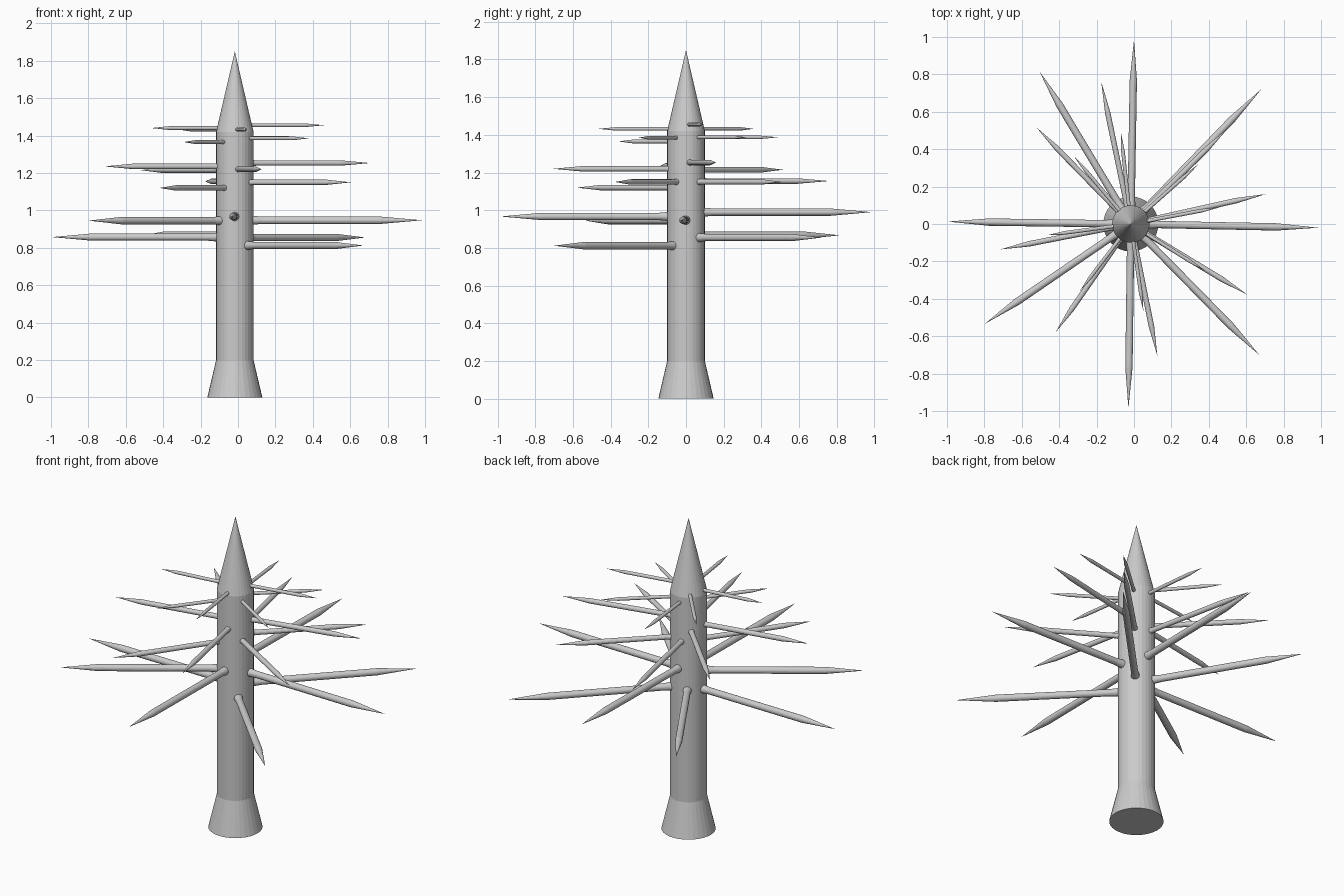
import bpy
import bmesh
import math
from mathutils import Matrix, Vector

if "Cube" in bpy.data.objects:
    bpy.data.objects.remove(bpy.data.objects["Cube"])

AXIS = Vector((-0.017, 0.0))   # trunk axis sits slightly left of centre
SIDES = 32


def lathe(name, profile, sides, matrix):
    """Flared, straight, pointed spike: profile rings of (radius, height), last one is the tip."""
    bm = bmesh.new()
    rings = []
    for r, h in profile[:-1]:
        rings.append([bm.verts.new((r * math.cos(2 * math.pi * i / sides),
                                    r * math.sin(2 * math.pi * i / sides), h))
                      for i in range(sides)])
    tip = bm.verts.new((0, 0, profile[-1][1]))
    bm.faces.new(rings[0][::-1])
    for a, b in zip(rings, rings[1:]):
        for i in range(sides):
            j = (i + 1) % sides
            bm.faces.new((a[i], a[j], b[j], b[i]))
    for i in range(sides):
        bm.faces.new((rings[-1][i], rings[-1][(i + 1) % sides], tip))
    bm.transform(matrix)
    mesh = bpy.data.meshes.new(name)
    bm.to_mesh(mesh)
    bm.free()
    obj = bpy.data.objects.new(name, mesh)
    bpy.context.collection.objects.link(obj)
    return obj


def spike_profile(length, radius):
    return [(radius * 1.47, 0), (radius, length * 0.108),
            (radius, length * 0.768), (0, length)]


# Trunk
lathe("trunk", [(0.147, 0), (0.1, 0.2), (0.1, 1.42), (0, 1.85)], SIDES,
      Matrix.Translation((AXIS.x, AXIS.y, 0)))

# Branch tips (x, y, z) per tier, with rod radius
tiers = {
    "lower": (0.0195, [(0, 0.985, 0.99), (0.68, 0.72, 0.855), (0.985, -0.02, 0.947),
                       (0.67, -0.70, 0.812), (-0.03, -0.985, 0.967), (-0.80, -0.535, 0.945),
                       (-0.995, 0.013, 0.857), (-0.505, 0.815, 0.867)]),
    "middle": (0.0145, [(0.705, 0.16, 1.253), (0.605, -0.377, 1.15), (0.125, -0.705, 1.22),
                        (-0.42, -0.58, 1.12), (-0.715, -0.136, 1.235), (-0.52, 0.515, 1.215),
                        (-0.175, 0.76, 1.155), (0.50, 0.51, 1.15)]),
    "upper": (0.0098, [(0.345, 0.32, 1.387), (0.38, -0.25, 1.385), (0.05, -0.465, 1.432),
                       (-0.29, -0.36, 1.365), (-0.465, -0.06, 1.44), (-0.32, 0.36, 1.432),
                       (-0.07, 0.49, 1.387), (0.46, 0.09, 1.455)]),
}
START = 0.04   # branch root distance from the trunk axis

for tier, (radius, tips) in tiers.items():
    for n, (x, y, z) in enumerate(tips, 1):
        reach = Vector((x, y)) - AXIS
        angle = math.atan2(reach.y, reach.x)
        root = AXIS + reach.normalized() * START
        m = (Matrix.Translation((root.x, root.y, z))
             @ Matrix.Rotation(angle, 4, 'Z') @ Matrix.Rotation(math.pi / 2, 4, 'Y'))
        lathe(f"{tier}_branch_{n}", spike_profile(reach.length - START, radius), SIDES, m)
